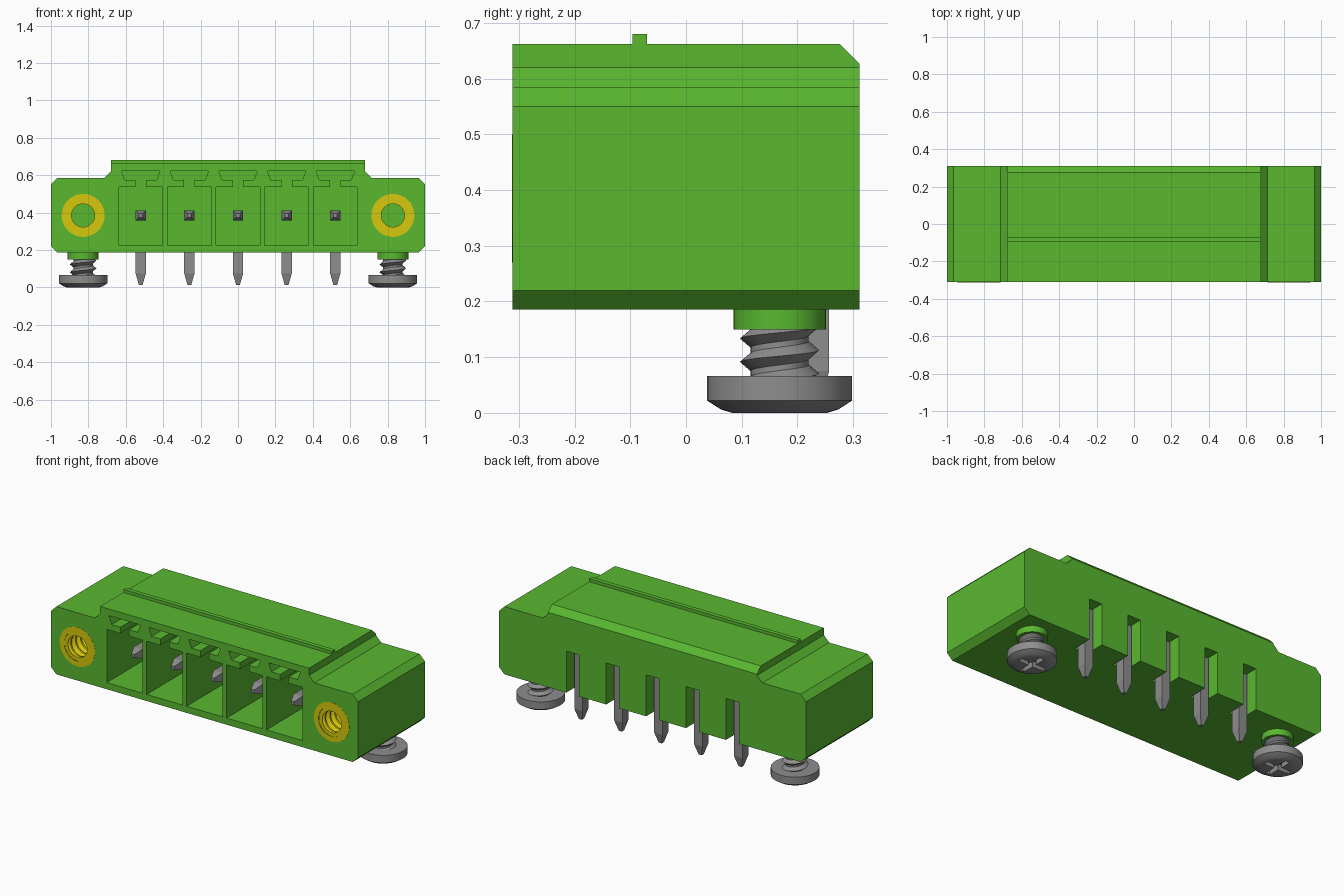
import bpy, bmesh, math
from mathutils import Vector

if "Cube" in bpy.data.objects:
    bpy.data.objects.remove(bpy.data.objects["Cube"], do_unlink=True)


def material(name, rgb):
    m = bpy.data.materials.new(name)
    m.use_nodes = True
    m.diffuse_color = (*rgb, 1)
    bsdf = next(n for n in m.node_tree.nodes if n.type == "BSDF_PRINCIPLED")
    bsdf.inputs["Base Color"].default_value = (*rgb, 1)
    return m


GREEN = material("green plastic", (0.10, 0.48, 0.03))
STEEL = material("grey steel", (0.27, 0.27, 0.27))
BRASS = material("yellow brass", (0.68, 0.58, 0.004))


def finish(name, bm, mat, loc=(0, 0, 0), smooth=False, fix_normals=True):
    if fix_normals:
        bmesh.ops.recalc_face_normals(bm, faces=bm.faces[:])
    me = bpy.data.meshes.new(name)
    bm.to_mesh(me)
    bm.free()
    me.materials.append(mat)
    ob = bpy.data.objects.new(name, me)
    ob.location = loc
    bpy.context.collection.objects.link(ob)
    if smooth:
        select(ob)
        bpy.ops.object.shade_smooth_by_angle(angle=math.radians(30))
    return ob


def select(ob):
    bpy.ops.object.select_all(action="DESELECT")
    ob.select_set(True)
    bpy.context.view_layer.objects.active = ob


def loft(name, sections, mat, caps=True, **kw):
    """Bridge equal-length closed sections into a solid."""
    bm = bmesh.new()
    rows = [[bm.verts.new(p) for p in s] for s in sections]
    n = len(rows[0])
    for a, b in zip(rows, rows[1:]):
        for j in range(n):
            k = (j + 1) % n
            bm.faces.new((a[j], a[k], b[k], b[j]))
    if caps:
        bm.faces.new(rows[0])
        bm.faces.new(rows[-1])
    return finish(name, bm, mat, **kw)


def prism_y(name, pts, y0, y1):
    return loft(name, [[(x, y, z) for x, z in pts] for y in (y0, y1)], GREEN)


def prism_x(name, pts, x0, x1):
    return loft(name, [[(x, y, z) for y, z in pts] for x in (x0, x1)], GREEN)


def box(name, x0, x1, y0, y1, z0, z1):
    return prism_y(name, [(x0, z0), (x1, z0), (x1, z1), (x0, z1)], y0, y1)


def ring(r, z, n=40):
    return [(r * math.cos(math.tau * j / n), r * math.sin(math.tau * j / n), z) for j in range(n)]


def lathe(name, profile, mat, caps=True, **kw):
    return loft(name, [ring(r, z) for r, z in profile], mat, caps, smooth=True, **kw)


def thread(name, core, crest, pitch, z0, z1, mat, loc, inward=False, n=40):
    """Helical V thread between z0 and z1, trimmed flat at both ends."""
    bm = bmesh.new()
    shape = [(0.0, crest), (0.38, core), (0.62, core)]
    turns = int((z1 - z0) / pitch) + 3
    cols = []
    for j in range(n + 1):
        a = math.tau * j / n
        col = []
        for t in range(-1, turns):
            for f, r in shape:
                z = z0 + pitch * (t - 1 + f + j / n)
                col.append(bm.verts.new((r * math.cos(a), r * math.sin(a), min(max(z, z0), z1))))
        cols.append(col)
    for a, b in zip(cols, cols[1:]):
        for k in range(len(a) - 1):
            bm.faces.new((a[k], b[k], b[k + 1], a[k + 1]))
    bmesh.ops.dissolve_degenerate(bm, dist=1e-6, edges=bm.edges[:])
    bm.normal_update()
    for f in bm.faces:
        c = f.calc_center_median()
        if abs(f.normal.z) > 0.99:
            flip = f.normal.z * (c.z - (z0 + z1) / 2) < 0
        else:
            flip = (f.normal.dot(Vector((c.x, c.y, 0))) < 0) != inward
        if flip:
            f.normal_flip()
    return finish(name, bm, mat, loc, smooth=True, fix_normals=False)


def cut(target, cutter):
    cutter.hide_render = True
    mod = target.modifiers.new("cut", "BOOLEAN")
    mod.object = cutter
    mod.operation = "DIFFERENCE"
    mod.solver = "EXACT"
    select(target)
    bpy.ops.object.modifier_apply(modifier=mod.name)
    bpy.data.objects.remove(cutter, do_unlink=True)


PINS = [-0.52 + 0.26 * i for i in range(5)]
EAR_X, HOLE_Z, SCREW_Y = 0.828, 0.385, 0.168
FRONT, BACK = -0.311, 0.311

# Housing: mirrored front outline pulled from front to back
half = [(0.965, 0.186), (1.0, 0.22), (1.0, 0.55), (0.965, 0.585),
        (0.715, 0.585), (0.68, 0.62), (0.68, 0.662)]
body = prism_y("housing", half + [(-x, z) for x, z in reversed(half)], FRONT, BACK)

# Rear top chamfer
cut(body, prism_x("cutter", [(0.275, 0.663), (0.312, 0.626), (0.36, 0.626), (0.36, 0.72), (0.275, 0.72)], -1.2, 1.2))

for x in PINS:
    # Contact chamber with keyed slot above it
    side = [(0.117, 0.225), (0.117, 0.538), (0.028, 0.538), (0.028, 0.575), (0.085, 0.575), (0.103, 0.623)]
    key = [(x + a, z) for a, z in side] + [(x - a, z) for a, z in reversed(side)]
    cut(body, prism_y("cutter", key, FRONT - 0.1, 0.12))
    # Rear slot for the downward leg of the pin
    cut(body, box("cutter", x - 0.042, x + 0.042, 0.19, BACK + 0.1, 0.1, 0.43))

# Blind holes for the threaded inserts
for s in (-1, 1):
    hole = lathe("cutter", [(0.115, 0), (0.115, 0.5)], GREEN, loc=(s * EAR_X, -0.01, HOLE_Z))
    hole.rotation_euler.x = math.pi / 2
    cut(body, hole)

# Rib along the top
box("top_rib", -0.68, 0.68, -0.096, -0.07, 0.655, 0.68)

# Bent square pins: (outer y, z), (inner y, z), half width
path = [((-0.235, 0.395), (-0.235, 0.375), 0.010),
        ((-0.185, 0.4125), (-0.185, 0.3575), 0.0275),
        ((0.257, 0.4125), (0.202, 0.3575), 0.0275),
        ((0.257, 0.075), (0.202, 0.075), 0.0275),
        ((0.240, 0.013), (0.219, 0.013), 0.010)]
for i, x in enumerate(PINS):
    loft(f"pin_{i + 1}", [[(x - h, *o), (x + h, *o), (x + h, *n), (x - h, *n)] for o, n, h in path], STEEL)

for s, label in ((-1, "right"), (1, "left")):
    # Brass insert: sleeve with a flat front rim and a threaded bore
    spot = (s * EAR_X, -0.01, HOLE_Z)
    sleeve = lathe(f"insert_sleeve_{label}", [(0.085, 0.0), (0.115, 0.0), (0.115, 0.302), (0.085, 0.302)],
                   BRASS, caps=False, loc=spot)
    bore = thread(f"insert_thread_{label}", 0.062, 0.085, 0.045, 0.0, 0.30, BRASS, spot, inward=True)
    for ob in (sleeve, bore):
        ob.rotation_euler.x = math.pi / 2

    # Mounting screw under each ear
    spot = (s * EAR_X, SCREW_Y, 0)
    lathe(f"screw_collar_{label}", [(0.083, 0.15), (0.083, 0.195)], GREEN, loc=spot)
    thread(f"screw_thread_{label}", 0.052, 0.071, 0.042, 0.06, 0.16, STEEL, spot)
    head = lathe(f"screw_head_{label}", [(0.085, 0.0), (0.105, 0.006), (0.13, 0.022), (0.13, 0.066)],
                 STEEL, loc=spot)
    cx, cy = s * EAR_X, SCREW_Y
    cut(head, box("cutter", cx - 0.08, cx + 0.08, cy - 0.014, cy + 0.014, -0.05, 0.035))
    cut(head, box("cutter", cx - 0.014, cx + 0.014, cy - 0.08, cy + 0.08, -0.05, 0.035))
    head.data.materials.clear()
    head.data.materials.append(STEEL)
    for p in head.data.polygons:
        p.material_index = 0

body.data.materials.clear()
body.data.materials.append(GREEN)
for p in body.data.polygons:
    p.material_index = 0
bpy.ops.object.select_all(action="DESELECT")
